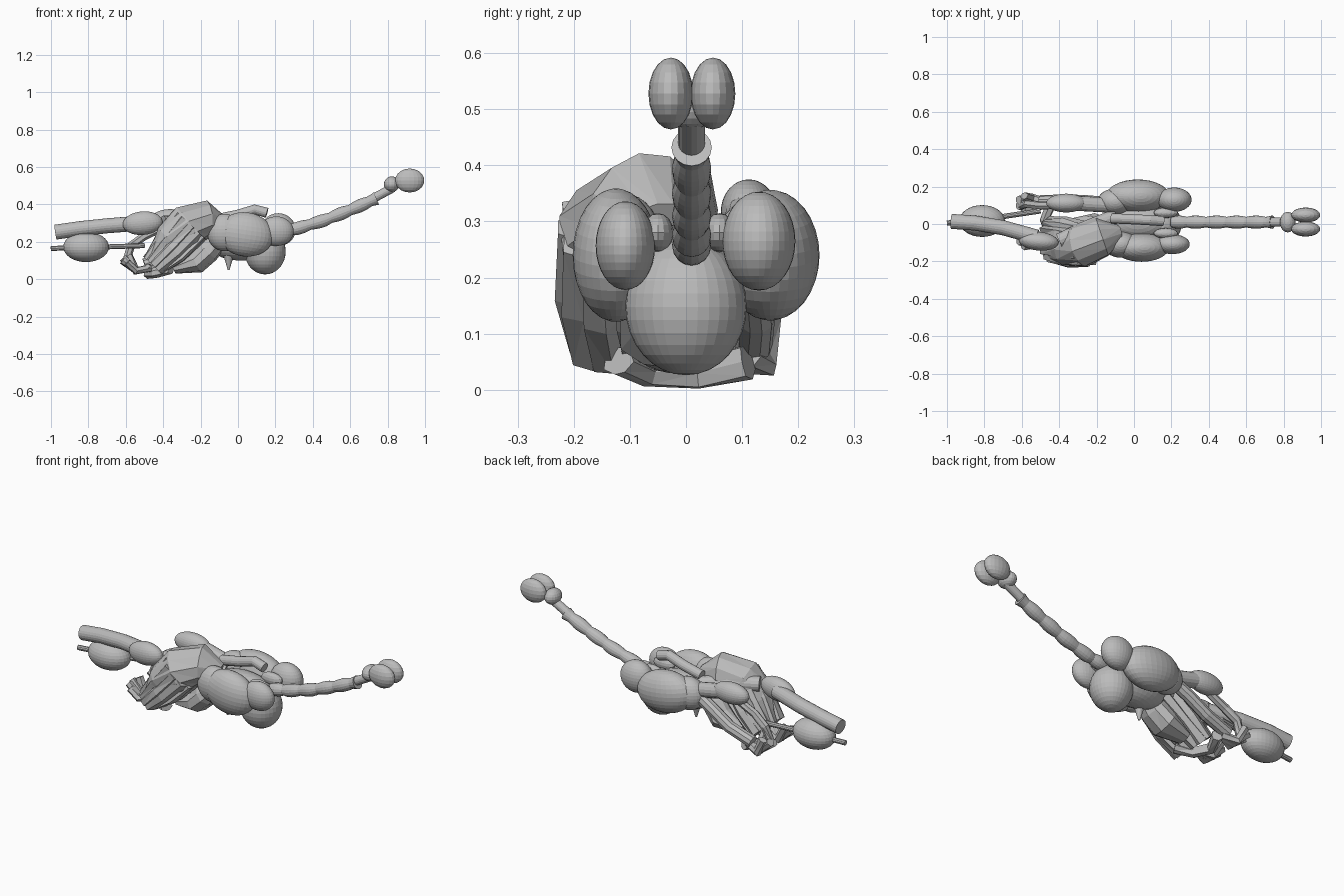
import bpy, bmesh, math, random
from mathutils import Vector

random.seed(4)
cube = bpy.data.objects.get("Cube")
if cube:
    bpy.data.objects.remove(cube)

grey = bpy.data.materials.new("plain grey")
grey.use_nodes = True
grey.diffuse_color = (0.5, 0.5, 0.5, 1)
grey.node_tree.nodes["Principled BSDF"].inputs["Base Color"].default_value = (0.5, 0.5, 0.5, 1)


def finish(name, bm):
    bmesh.ops.recalc_face_normals(bm, faces=bm.faces)
    mesh = bpy.data.meshes.new(name)
    bm.to_mesh(mesh)
    bm.free()
    mesh.materials.append(grey)
    obj = bpy.data.objects.new(name, mesh)
    bpy.context.collection.objects.link(obj)
    return obj


def ellipsoid(name, centre, radii, tilt=0, turn=0, segs=32):
    bm = bmesh.new()
    bmesh.ops.create_uvsphere(bm, u_segments=segs, v_segments=segs // 2, radius=1)
    obj = finish(name, bm)
    obj.location, obj.scale = centre, radii
    obj.rotation_euler = (0, math.radians(tilt), math.radians(turn))


def loft(name, rings, sides=16, rough=0):
    """Skin round rings along a path; each ring is (x, y, z, width, height)."""
    bm = bmesh.new()
    pts = [Vector(r[:3]) for r in rings]
    loops = []
    for i, r in enumerate(rings):
        way = (pts[min(i + 1, len(pts) - 1)] - pts[max(i - 1, 0)]).normalized()
        side = way.cross(Vector((0, 0, 1))).normalized()
        up = side.cross(way)
        loop = []
        for k in range(sides):
            a = math.tau * k / sides
            s = 1 + random.uniform(-rough, rough)
            loop.append(bm.verts.new(pts[i] + s * (side * r[3] * math.cos(a) + up * r[-1] * math.sin(a))))
        loops.append(loop)
    for a, b in zip(loops, loops[1:]):
        for k in range(sides):
            n = (k + 1) % sides
            bm.faces.new((a[k], a[n], b[n], b[k]))
    bm.faces.new(loops[0])
    bm.faces.new(loops[-1])
    if rough:
        bmesh.ops.triangulate(bm, faces=bm.faces)
    return finish(name, bm)


def tube(name, points, radius, sides=16, rough=0):
    return loft(name, [(*p, radius) for p in points], sides, rough)


# Twin pods and knob at the tip of the long neck
for label, y in (("right", -0.027), ("left", 0.048)):
    ellipsoid(label + "_tip_pod", (0.918, y, 0.528), (0.078, 0.04, 0.064), segs=20)
ellipsoid("tip_knob", (0.822, 0.01, 0.508), (0.042, 0.055, 0.042), segs=20)
tube("tip_stem", [(0.7, 0.01, 0.42), (0.83, 0.01, 0.49)], 0.024)

# Beaded neck with a flared collar
neck = [Vector(p) for p in ((0.2, 0.01, 0.25), (0.31, 0.01, 0.27), (0.46, 0.01, 0.315),
                            (0.6, 0.01, 0.37), (0.74, 0.01, 0.432))]
rings = []
for i in range(4):
    for k in range(8):
        p = neck[i].lerp(neck[i + 1], k / 8)
        rings.append((*p, 0.028 + 0.007 * abs(math.sin((i * 8 + k) * math.pi / 6))))
rings.append((*neck[-1], 0.036))
loft("beaded_neck", rings)

# Rounded body masses
ellipsoid("lower_body", (0.145, 0, 0.148), (0.11, 0.108, 0.122))
ellipsoid("body_core", (0.02, 0.01, 0.2), (0.19, 0.1, 0.1))
ellipsoid("right_haunch", (0.04, -0.125, 0.24), (0.15, 0.077, 0.118), 8)
ellipsoid("right_haunch_rear", (-0.07, -0.11, 0.25), (0.095, 0.07, 0.1))
ellipsoid("right_knee", (0.205, -0.108, 0.257), (0.093, 0.053, 0.079))
ellipsoid("left_haunch", (0.02, 0.15, 0.24), (0.17, 0.088, 0.115), 8)
ellipsoid("left_haunch_rear", (-0.1, 0.12, 0.25), (0.095, 0.07, 0.09))
ellipsoid("left_knee", (0.215, 0.13, 0.265), (0.093, 0.065, 0.088))
bm = bmesh.new()
bmesh.ops.create_cone(bm, segments=12, radius1=0.005, radius2=0.04, depth=0.12)
finish("belly_spike", bm).location = (-0.05, -0.02, 0.11)

# Bent pipe over the back with short branches beside the knees
tube("back_pipe", [(-0.12, 0.03, 0.32), (0, 0.025, 0.345), (0.09, 0.02, 0.373), (0.155, 0.015, 0.355)], 0.027)
for label, s in (("right", -1), ("left", 1)):
    ellipsoid(label + "_branch", (0.17, 0.005 + s * 0.055, 0.28), (0.065, 0.028, 0.035), segs=16)

# Faceted hood sweeping down to the folded base
loft("faceted_hood", [(-0.09, -0.05, 0.28, 0.05, 0.06), (-0.17, -0.07, 0.32, 0.105, 0.105),
                      (-0.28, -0.115, 0.28, 0.115, 0.12), (-0.36, -0.125, 0.21, 0.095, 0.09),
                      (-0.43, -0.11, 0.12, 0.08, 0.05)], 11, 0.05)
loft("lower_leaf", [(-0.1, -0.04, 0.21, 0.05, 0.05), (-0.16, -0.04, 0.15, 0.08, 0.065),
                    (-0.22, -0.03, 0.09, 0.09, 0.06), (-0.34, -0.02, 0.055, 0.05, 0.025)], 9, 0.05)

# Creased ribs fanned round the hood, gathering at the base
top, low = Vector((-0.25, -0.11, 0.29)), Vector((-0.45, -0.085, 0.075))
out = Vector((-0.72, 0, 0.69))
for i in range(12):
    a = math.tau * i / 12
    start = top + Vector((0, 0.095 * math.cos(a), 0)) + out * 0.09 * math.sin(a)
    end = low + Vector((0, 0.1 * math.cos(a), 0)) + out * 0.045 * math.sin(a)
    mid = start.lerp(end, 0.55) + Vector((0, 0.012 * math.cos(a), 0)) + out * 0.012 * math.sin(a)
    tube(f"hood_rib_{i}", [start, mid, end], 0.03, 5, 0.25)

# Folded base, two knobbly claws and the limbs reaching them
tube("base_fold", [(-0.36, -0.12, 0.05), (-0.44, -0.07, 0.032), (-0.48, 0.02, 0.03), (-0.44, 0.11, 0.05)], 0.028, 7, 0.2)
tube("left_limb", [(-0.14, 0.11, 0.26), (-0.25, 0.12, 0.2), (-0.36, 0.125, 0.13), (-0.5, 0.12, 0.08)], 0.034, 10)
tube("rear_bone", [(-0.4, 0.1, 0.28), (-0.5, 0.1, 0.23), (-0.57, 0.11, 0.18), (-0.6, 0.1, 0.1)], 0.022, 7, 0.15)
for label, y in (("right", -0.08), ("left", 0.11)):
    for i in range(4):
        a = i * 0.7 - 1
        tip = (-0.56 - 0.06 * math.cos(a), y + 0.045 * math.sin(a), 0.09 + 0.012 * i)
        tube(f"{label}_claw_{i}", [(-0.47, y, 0.06), (-0.545, y + 0.035 * math.sin(a), 0.045), tip], 0.022, 6, 0.2)

# Shoulder ellipsoids
ellipsoid("right_shoulder", (-0.51, -0.092, 0.3), (0.107, 0.05, 0.063), -5, -5)
ellipsoid("left_shoulder", (-0.362, 0.112, 0.317), (0.107, 0.05, 0.058))
tube("shoulder_bar", [(-0.4, -0.09, 0.3), (-0.25, -0.02, 0.3), (-0.1, 0.04, 0.27)], 0.04)
tube("left_shoulder_bar", [(-0.3, 0.11, 0.31), (-0.12, 0.1, 0.27)], 0.04)

# Long thick pipe, thin rod and its bulb
tube("thick_pipe", [(-0.975, 0.014, 0.252), (-0.85, 0.005, 0.27), (-0.7, -0.02, 0.286), (-0.52, -0.07, 0.3)], 0.04, 20)
ellipsoid("rod_bulb", (-0.812, 0.016, 0.173), (0.122, 0.085, 0.081))
tube("thin_rod", [(-1, 0.005, 0.165), (-0.8, 0.025, 0.17), (-0.5, 0.07, 0.18)], 0.014, 10)
